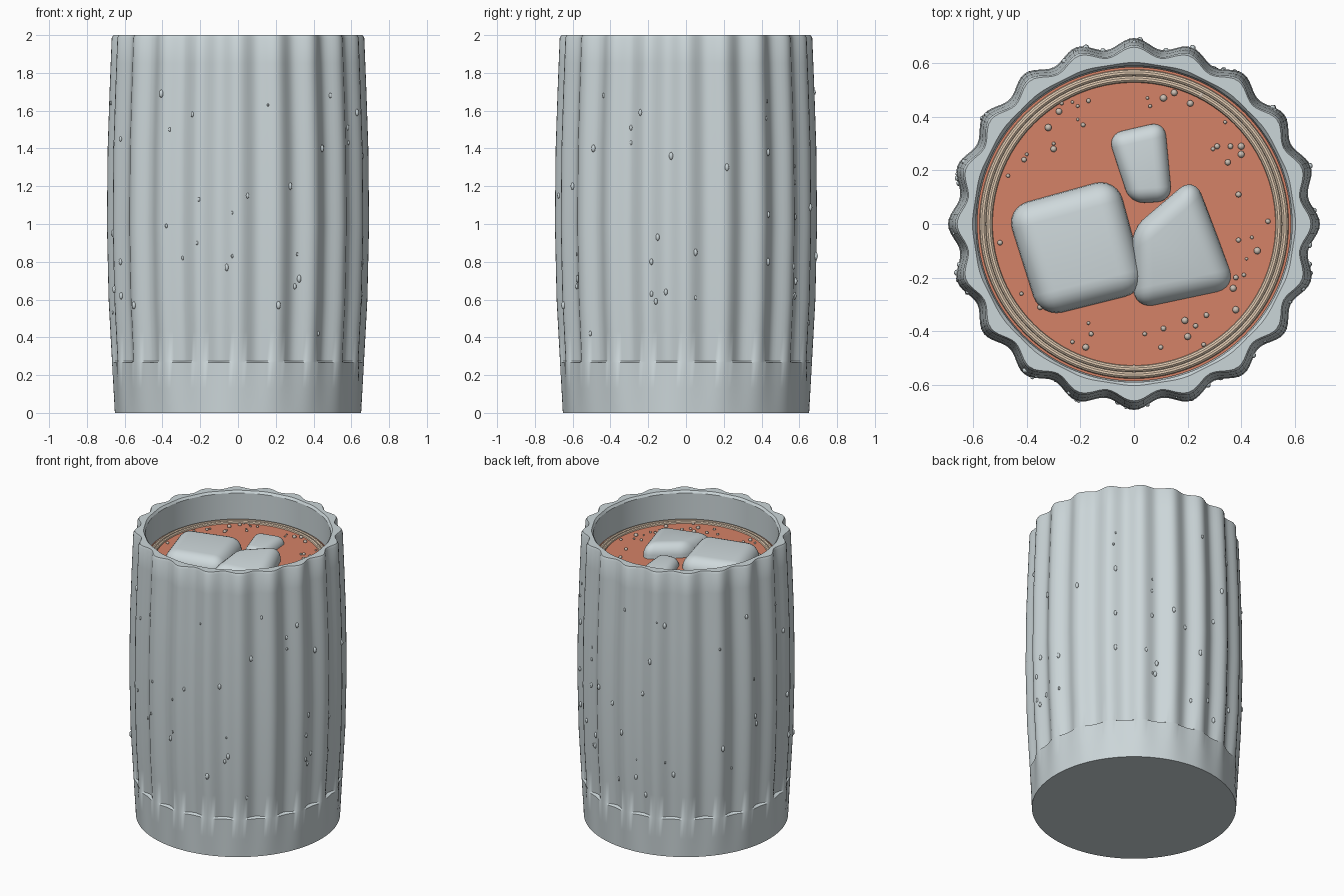
import bpy, bmesh, math, random
from mathutils import Matrix, Vector

if "Cube" in bpy.data.objects:
    bpy.data.objects.remove(bpy.data.objects["Cube"])

random.seed(4)
FLUTES, SEG, LEVEL = 20, 240, 1.8


def material(name, rgb):
    m = bpy.data.materials.new(name)
    m.diffuse_color = (*rgb, 1)
    m.use_nodes = True
    m.node_tree.nodes["Principled BSDF"].inputs["Base Color"].default_value = m.diffuse_color
    return m


GLASS = material("pale grey glass", (0.60, 0.67, 0.69))
ICE = material("ice grey", (0.62, 0.69, 0.71))
DRINK = material("coral drink", (0.66, 0.225, 0.135))
FOAM = material("cream foam", (0.76, 0.60, 0.45))
BUBBLE = material("beige bubble", (0.60, 0.52, 0.45))


def finish(name, bm, mat, angle=30):
    bmesh.ops.recalc_face_normals(bm, faces=bm.faces)
    me = bpy.data.meshes.new(name)
    bm.to_mesh(me)
    bm.free()
    me.materials.append(mat)
    ob = bpy.data.objects.new(name, me)
    bpy.context.collection.objects.link(ob)
    bpy.ops.object.select_all(action='DESELECT')
    ob.select_set(True)
    bpy.context.view_layer.objects.active = ob
    bpy.ops.object.shade_smooth_by_angle(angle=math.radians(angle))
    return ob


def lathe(name, profile, mat, seg=96, closed=False):
    """Revolve (z, radius, flute depth) points; ends are capped unless closed."""
    bm = bmesh.new()
    rings = []
    for z, r, depth in profile:
        ring = []
        for i in range(seg):
            a = 2 * math.pi * i / seg
            rad = r - depth * (1 - math.cos(FLUTES * a)) / 2
            ring.append(bm.verts.new((rad * math.cos(a), rad * math.sin(a), z)))
        rings.append(ring)
    pairs = list(zip(rings, rings[1:]))
    if closed:
        pairs.append((rings[-1], rings[0]))
    else:
        bm.faces.new(rings[0])
        bm.faces.new(rings[-1])
    for lo, hi in pairs:
        for i in range(seg):
            j = (i + 1) % seg
            bm.faces.new((lo[i], lo[j], hi[j], hi[i]))
    return finish(name, bm, mat)


def outer_radius(z):
    """Radius of the flute crests, bulging at mid height."""
    pts = [(0, .652), (.27, .667), (.6, .685), (1, .694), (1.4, .69), (1.7, .68), (2, .668)]
    for (z0, r0), (z1, r1) in zip(pts, pts[1:]):
        if z <= z1:
            return r0 + (r1 - r0) * (z - z0) / (z1 - z0)
    return pts[-1][1]


# Fluted tumbler: round foot, small ledge under each groove, rim, inner wall, floor
wall = [(0, .652, 0), (.13, outer_radius(.13), .007), (.266, outer_radius(.266), .014)]
for z in (.274, .43, .6, .8, 1, 1.2, 1.4, 1.55, 1.7, 1.85, 1.985):
    wall.append((z, outer_radius(z), .037))
wall += [(2, .66, .034), (2, .603, .004), (1.985, .59, 0), (LEVEL, .588, 0),
         (.2, .57, 0), (.15, .54, 0)]
lathe("fluted_tumbler", wall, GLASS, SEG)

# Drink filling the inside
lathe("drink", [(.16, .53, 0), (.2, .565, 0), (LEVEL, .586, 0)], DRINK, 120)

# Foam rings around the edge of the drink
for name, mid, half in (("outer_foam_ring", .564, .013), ("inner_foam_ring", .541, .013)):
    ring = [(LEVEL + .014 * math.sin(t), mid + half * math.cos(t), 0)
            for t in (2 * math.pi * k / 10 for k in range(10))]
    lathe(name, ring, FOAM, 96, closed=True)


# Ice cubes with softened edges; slope tilts the top
def ice(name, plan, top, height, width, slope):
    bm = bmesh.new()
    cx = sum(p[0] for p in plan) / 4
    cy = sum(p[1] for p in plan) / 4
    tilt = [slope[0] * (x - cx) + slope[1] * (y - cy) for x, y in plan]
    hi = [bm.verts.new((x, y, top + t)) for (x, y), t in zip(plan, tilt)]
    lo = [bm.verts.new((x, y, top - height + t)) for (x, y), t in zip(plan, tilt)]
    bm.faces.new(hi)
    bm.faces.new(lo[::-1])
    for i in range(4):
        j = (i + 1) % 4
        bm.faces.new((hi[i], lo[i], lo[j], hi[j]))
    bmesh.ops.recalc_face_normals(bm, faces=bm.faces)
    bmesh.ops.bevel(bm, geom=list(bm.edges), offset=width, segments=6,
                    profile=.5, affect='EDGES')
    finish(name, bm, ICE, 60)


ice("large_ice_cube", [(-.48, .06), (-.065, .175), (.05, -.25), (-.35, -.35)],
    1.885, .38, .085, (0, 0))
ice("medium_ice_cube", [(-.01, -.02), (.225, .18), (.385, -.24), (.0, -.32)],
    1.88, .36, .075, (-.05, .1))
ice("small_ice_cube", [(-.1, .335), (.115, .385), (.143, .085), (-.015, .075)],
    1.85, .2, .055, (0, 0))

# Bubbles floating on the drink
spots = [(-.27, .45), (-.23, .455), (-.17, .46), (-.21, .44), (-.21, .39), (-.19, .37),
         (-.32, .36), (-.28, .42), (-.3, .28), (-.3, .3), (-.41, .24), (-.47, .18),
         (-.4, .26), (.05, .47), (.06, .44), (.11, .47), (.15, .49), (.21, .45),
         (.25, .48), (.34, .38), (.295, .28), (.31, .29), (.35, .23), (.4, .29),
         (.4, .26), (.43, .33), (.36, .29), (.39, .11), (.5, .01), (.44, -.05),
         (.39, -.06), (.42, -.13), (.46, -.1), (.37, -.24), (.38, -.2), (.41, -.19),
         (.38, -.32), (.27, -.34), (.19, -.36), (.2, -.42), (.23, -.38), (.26, -.45),
         (.11, -.39), (.1, -.46), (-.17, -.37), (-.23, -.44), (-.18, -.46), (-.13, -.52),
         (0, -.53), (-.35, -.31), (-.42, -.26), (-.5, -.07), (-.16, -.41), (.04, -.41)]
bm = bmesh.new()
for x, y in spots:
    bmesh.ops.create_icosphere(bm, subdivisions=2, radius=random.uniform(.005, .014),
                               matrix=Matrix.Translation((x, y, LEVEL + .003)))
finish("drink_bubbles", bm, BUBBLE, 60)

# Condensation droplets: front, right, then scattered over the back and left
front = [(-.4, 1.69), (-.24, 1.58), (-.36, 1.5), (-.62, 1.45), (.16, 1.63), (.5, 1.68),
         (.6, 1.43), (.45, 1.4), (.28, 1.2), (.05, 1.15), (-.03, 1.06), (-.2, 1.13),
         (-.37, .99), (-.21, .9), (-.3, .82), (-.06, .77), (-.03, .83), (.32, .84),
         (.33, .71), (.31, .67), (.21, .57), (.43, .42), (-.54, .57), (-.62, .8), (-.62, .62)]
right = [(-.24, 1.59), (-.3, 1.51), (.43, 1.65), (.42, 1.56), (.43, 1.38), (.21, 1.3),
         (-.08, 1.36), (.58, 1.22), (.43, 1.05), (-.15, .93), (-.18, .8), (.05, .85),
         (-.18, .63), (-.16, .59), (-.11, .64), (.05, .61), (.43, .8)]
drops = [(-math.acos(x / .67), z) for x, z in front]
drops += [(math.asin(y / .67), z) for y, z in right]
drops += [(random.uniform(.3, 1.1) * math.pi, random.uniform(.4, 1.7)) for _ in range(32)]
bm = bmesh.new()
for a, z in drops:
    s = random.uniform(.005, .012)
    r = outer_radius(z) - .037 * (1 - math.cos(FLUTES * a)) / 2
    place = Matrix.Translation(Vector((r * math.cos(a), r * math.sin(a), z)))
    bmesh.ops.create_icosphere(bm, subdivisions=2, radius=s,
                               matrix=place @ Matrix.Diagonal((1, 1, 1.8, 1)))
finish("condensation_droplets", bm, GLASS, 60)
